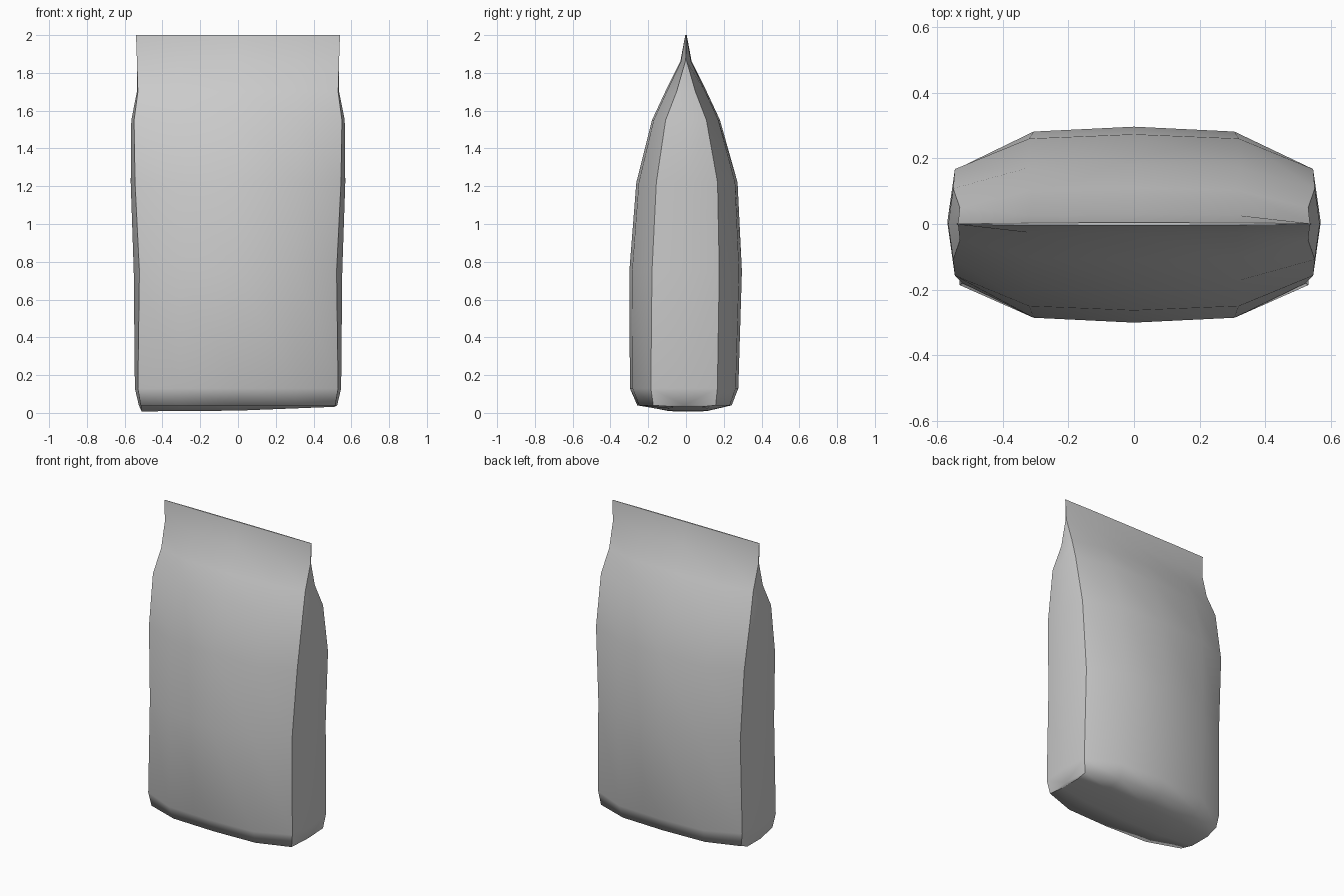
import bpy
import bmesh

cube = bpy.data.objects.get("Cube")
if cube:
    bpy.data.objects.remove(cube, do_unlink=True)

foil = bpy.data.materials.new("grey_foil")
foil.use_nodes = True
GREY = (0.6, 0.6, 0.6, 1)
foil.diffuse_color = GREY
foil.node_tree.nodes["Principled BSDF"].inputs["Base Color"].default_value = GREY

# Height, corner half width, gusset half width, middle depth, corner depth, y shift
LEVELS = [
    (2.00, 0.54, 0.54, 0.004, 0.001, 0),
    (1.86, 0.535, 0.535, 0.03, 0.004, 0),
    (1.70, 0.53, 0.535, 0.11, 0.05, 0),
    (1.55, 0.55, 0.565, 0.18, 0.108, 0),
    (1.22, 0.545, 0.568, 0.268, 0.162, 0.005),
    (0.75, 0.522, 0.552, 0.298, 0.178, -0.002),
    (0.13, 0.53, 0.546, 0.287, 0.176, -0.01),
    (0.04, 0.515, 0.525, 0.25, 0.165, -0.008),
]
BASE = (0.0, 0.51, 0.51, 0.105, 0.07, 0.01)
COLUMNS = (-1, -0.585, 0, 0.585, 1)

bm = bmesh.new()


def panel_row(level, side):
    """Five points across the front (side -1) or back (side 1) panel."""
    z, width, _, deep, corner, shift = level
    row = []
    for c in COLUMNS:
        depth = deep + (corner - deep) * (abs(c) ** 3.9)
        # The base sags slightly toward one corner
        lift = 0.012 * (c + 1) + 0.008 * abs(c) if z < 0.02 else 0
        row.append(bm.verts.new((c * width, side * depth + shift, z + lift)))
    return row


# One continuous sheet: down the front, under the base, up the back
front = [panel_row(lv, -1) for lv in LEVELS]
base = [panel_row(BASE, s) for s in (-1, 1)]
back = [panel_row(lv, 1) for lv in LEVELS]
sheet = front + base + back[::-1]
for upper, lower in zip(sheet, sheet[1:]):
    for i in range(4):
        bm.faces.new((upper[i], lower[i], lower[i + 1], upper[i + 1]))

# Closed top seal
for i in range(4):
    bm.faces.new((front[0][i], front[0][i + 1], back[0][i + 1], back[0][i]))

# Folded gussets on both sides
gusset = set()
for end, sign in ((0, -1), (4, 1)):
    fold = [bm.verts.new((sign * lv[2], lv[5], lv[0])) for lv in LEVELS]
    for k in range(len(LEVELS) - 1):
        for panel in (front, back):
            gusset.add(bm.faces.new((panel[k][end], panel[k + 1][end], fold[k + 1], fold[k])))
    rim = [front[-1][end], base[0][end], base[1][end], back[-1][end]]
    for a, b in zip(rim, rim[1:]):
        gusset.add(bm.faces.new((a, b, fold[-1])))
    gusset.add(bm.faces.new((front[0][end], fold[0], back[0][end])))

bmesh.ops.recalc_face_normals(bm, faces=bm.faces)

# Smooth panels with crisp seams beside the gussets and along the seal
for face in bm.faces:
    face.smooth = True
for edge in bm.edges:
    sides = [f in gusset for f in edge.link_faces]
    on_seal = all(v.co.z > 1.99 for v in edge.verts)
    edge.smooth = not (on_seal or len(set(sides)) > 1)

mesh = bpy.data.meshes.new("foil_bag")
bm.to_mesh(mesh)
bm.free()
mesh.materials.append(foil)
bag = bpy.data.objects.new("foil_bag", mesh)
bpy.context.collection.objects.link(bag)
